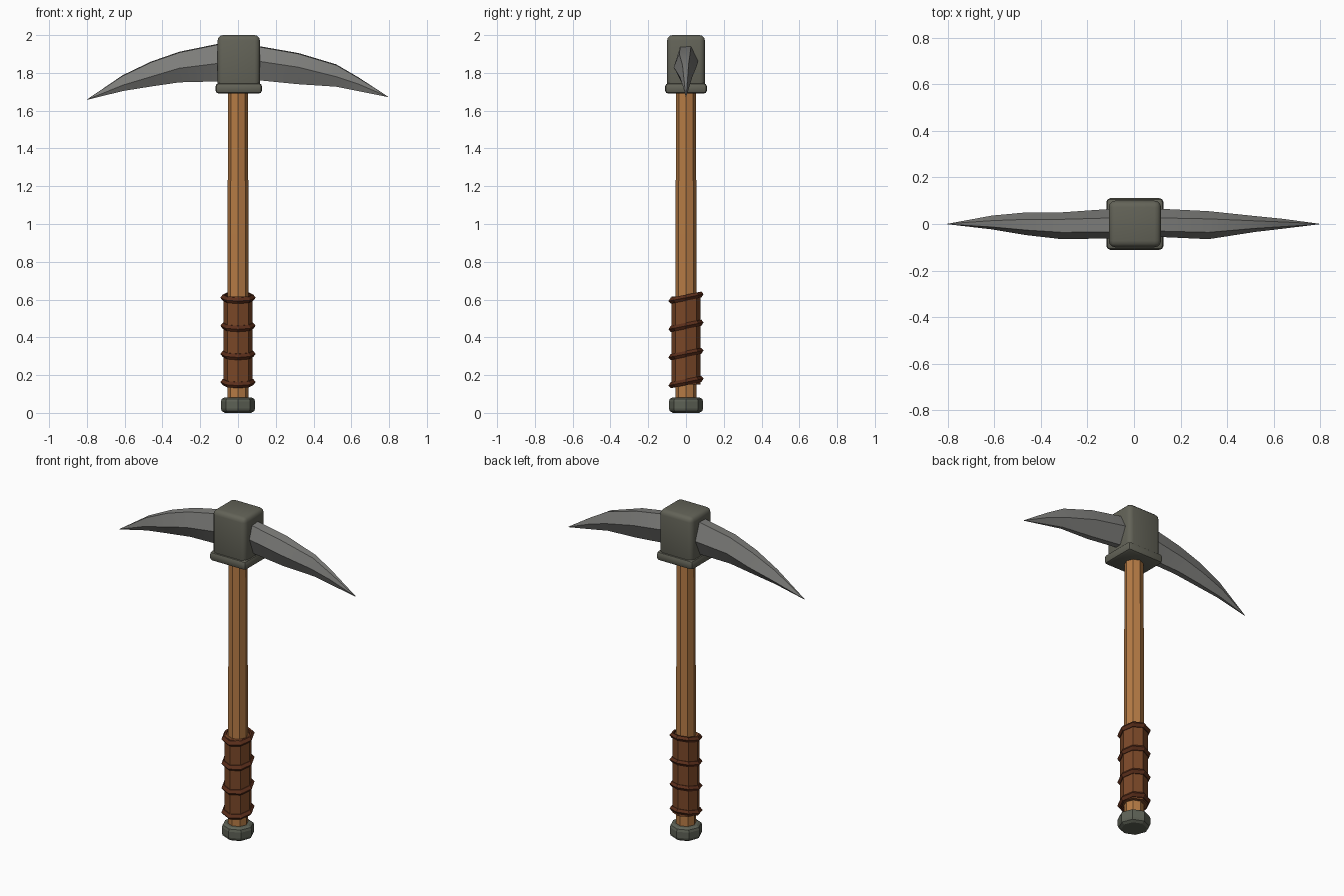
import bpy, bmesh, math
from mathutils import Matrix

cube = bpy.data.objects.get("Cube")
if cube:
    bpy.data.objects.remove(cube, do_unlink=True)


def material(name, rgb):
    m = bpy.data.materials.new(name)
    m.use_nodes = True
    m.diffuse_color = (*rgb, 1)
    bsdf = m.node_tree.nodes["Principled BSDF"]
    bsdf.inputs["Base Color"].default_value = (*rgb, 1)
    bsdf.inputs["Roughness"].default_value = 0.7
    return m


steel = material("grey steel", (0.21, 0.21, 0.20))
iron = material("dark olive iron", (0.125, 0.125, 0.097))
cap_iron = material("pommel iron", (0.112, 0.122, 0.093))
wood = material("light wood", (0.47, 0.20, 0.06))
leather = material("brown leather", (0.195, 0.064, 0.021))
cord = material("dark cord", (0.105, 0.028, 0.011))


def finish(name, bm, mat, smooth=None, bevel=0, segments=1):
    bmesh.ops.recalc_face_normals(bm, faces=bm.faces[:])
    mesh = bpy.data.meshes.new(name)
    bm.to_mesh(mesh)
    bm.free()
    mesh.materials.append(mat)
    ob = bpy.data.objects.new(name, mesh)
    bpy.context.collection.objects.link(ob)
    bpy.ops.object.select_all(action="DESELECT")
    ob.select_set(True)
    bpy.context.view_layer.objects.active = ob
    if bevel:
        mod = ob.modifiers.new("Soft edges", "BEVEL")
        mod.width = bevel
        mod.segments = segments
        mod.limit_method = "ANGLE"
        mod.angle_limit = math.radians(50)
        bpy.ops.object.modifier_apply(modifier=mod.name)
    if smooth:
        bpy.ops.object.shade_smooth_by_angle(angle=math.radians(smooth))
    return ob


def loft(name, rings, mat, closed=False, **kw):
    """Skin a list of equal-sized vertex rings; cap the ends unless closed."""
    bm = bmesh.new()
    loops = [[bm.verts.new(p) for p in ring] for ring in rings]
    n = len(loops[0])
    pairs = list(zip(loops, loops[1:]))
    if closed:
        pairs.append((loops[-1], loops[0]))
    else:
        bm.faces.new(loops[0])
        bm.faces.new(loops[-1])
    for a, b in pairs:
        for i in range(n):
            j = (i + 1) % n
            bm.faces.new((a[i], a[j], b[j], b[i]))
    return finish(name, bm, mat, **kw)


def octagon(r, z, tilt=0):
    """Eight-sided ring with corners on the axes, rising by tilt towards the back."""
    pts = []
    for i in range(8):
        a = i * math.pi / 4
        y = r * math.sin(a)
        pts.append((r * math.cos(a), y, z + tilt * y))
    return pts


def box(name, size, z, mat, **kw):
    bm = bmesh.new()
    bmesh.ops.create_cube(bm, size=1, matrix=Matrix.Translation((0.004, 0, z)) @ Matrix.Diagonal((*size, 1)))
    return finish(name, bm, mat, **kw)


# Head block and its collar
box("head_block", (0.224, 0.20, 0.29), 1.855, iron, smooth=35, bevel=0.028, segments=3)
box("head_collar", (0.246, 0.222, 0.056), 1.718, iron, smooth=35, bevel=0.018, segments=2)

# Shaft, grip and pommel
loft("shaft", [octagon(0.056, 0.04), octagon(0.055, 0.95), octagon(0.053, 1.72)], wood)
loft("grip", [octagon(0.077, 0.15), octagon(0.077, 0.615)], leather)
loft("pommel", [octagon(r, z) for r, z in
                ((0.070, 0.0), (0.086, 0.010), (0.091, 0.024),
                 (0.091, 0.060), (0.086, 0.074), (0.072, 0.082))], cap_iron)

# Tilted cord bands around the grip
for k in range(4):
    z = 0.163 + 0.149 * k
    section = ((0.070, -0.016), (0.081, -0.016), (0.093, 0), (0.081, 0.016), (0.070, 0.016))
    loft(f"cord_band_{k + 1}", [octagon(r, z + h, 0.2) for r, h in section], cord, closed=True)


# Picks: rows of x, top, middle and bottom height, front and back y
def pick(name, rows, tip):
    rings = []
    for x, top, mid, low, front, back in rows:
        rings.append([(x, back * 0.4, top), (x, front * 0.55, top - 0.004), (x, front, mid),
                      (x, front * 0.3, low), (x, back * 0.3, low), (x, back, mid)])
    x, z = tip
    s = 0.001
    rings.append([(x, s, z + s), (x, -s, z + s), (x, -s, z),
                  (x, -s, z - s), (x, s, z - s), (x, s, z)])
    return loft(name, rings, steel, smooth=28)


pick("left_pick", [
    (0.02, 1.945, 1.86, 1.765, -0.055, 0.066),
    (0.12, 1.940, 1.86, 1.760, -0.056, 0.065),
    (0.32, 1.905, 1.83, 1.740, -0.065, 0.055),
    (0.52, 1.845, 1.78, 1.727, -0.034, 0.034),
    (0.64, 1.775, 1.74, 1.703, -0.020, 0.022)], (0.795, 1.673))
pick("right_pick", [
    (-0.02, 1.960, 1.85, 1.757, -0.060, 0.066),
    (-0.11, 1.953, 1.85, 1.755, -0.062, 0.064),
    (-0.31, 1.912, 1.825, 1.750, -0.065, 0.050),
    (-0.46, 1.860, 1.78, 1.728, -0.048, 0.050),
    (-0.61, 1.788, 1.735, 1.704, -0.023, 0.036)], (-0.80, 1.658))
